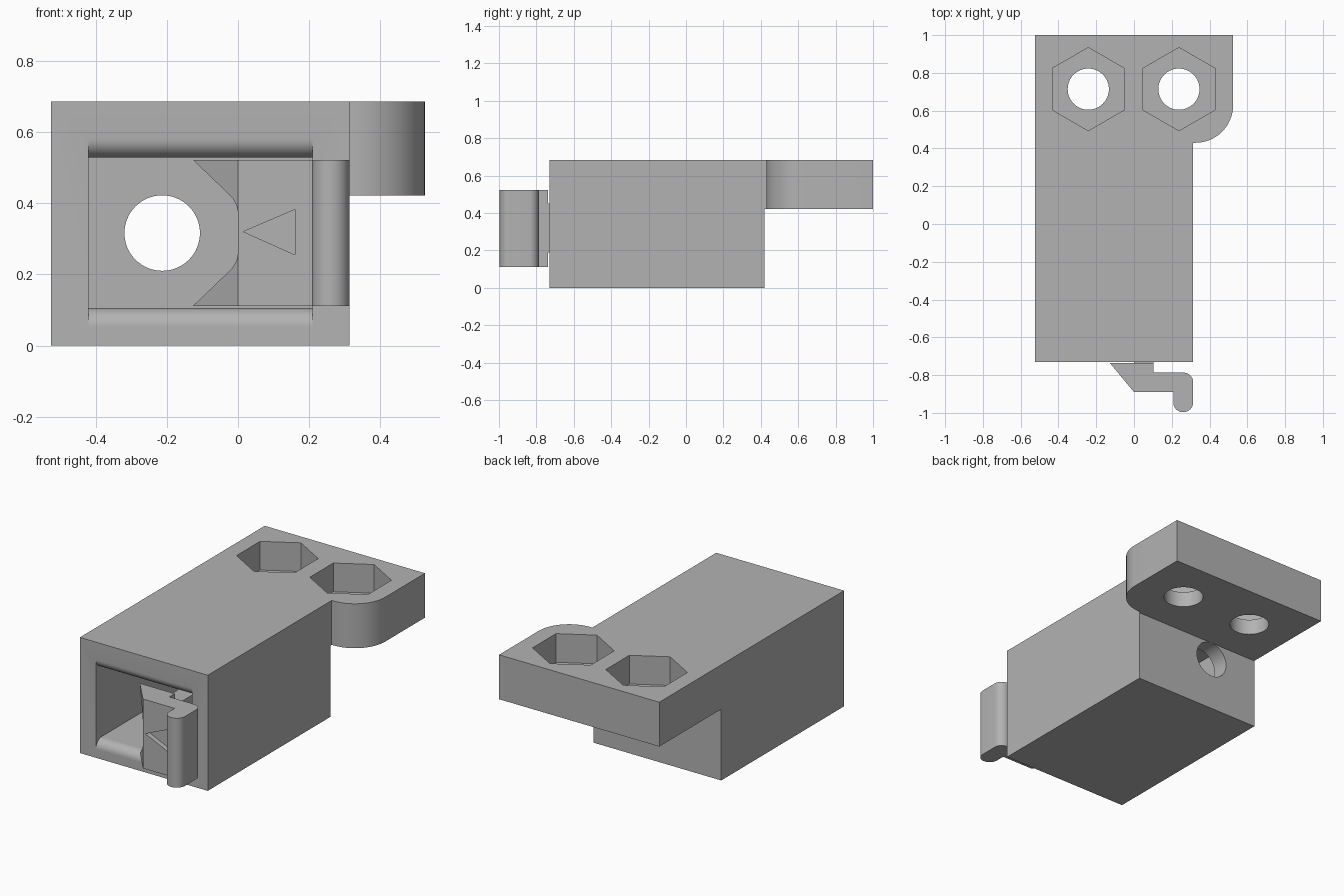
import bpy, bmesh, math

cube = bpy.data.objects.get("Cube")
if cube:
    bpy.data.objects.remove(cube, do_unlink=True)

grey = bpy.data.materials.new("plain grey")
grey.use_nodes = True
grey.diffuse_color = (0.45, 0.45, 0.45, 1)
grey.node_tree.nodes["Principled BSDF"].inputs["Base Color"].default_value = (0.45, 0.45, 0.45, 1)


def loft(name, rings):
    """Closed solid through matching rings of 3D points."""
    bm = bmesh.new()
    loops = [[bm.verts.new(p) for p in ring] for ring in rings]
    for a, b in zip(loops, loops[1:]):
        for i in range(len(a)):
            j = (i + 1) % len(a)
            bm.faces.new((a[i], a[j], b[j], b[i]))
    bm.faces.new(loops[0])
    bm.faces.new(loops[-1])
    bmesh.ops.recalc_face_normals(bm, faces=bm.faces)
    mesh = bpy.data.meshes.new(name)
    bm.to_mesh(mesh)
    bm.free()
    mesh.materials.append(grey)
    obj = bpy.data.objects.new(name, mesh)
    bpy.context.collection.objects.link(obj)
    return obj


def prism(name, outline, axis, lo, hi):
    """Extrude a 2D outline along x, y or z."""
    place = {"x": lambda a, b, d: (d, a, b),
             "y": lambda a, b, d: (a, d, b),
             "z": lambda a, b, d: (a, b, d)}[axis]
    return loft(name, [[place(a, b, d) for a, b in outline] for d in (lo, hi)])


def arc(cx, cy, r, start, end, steps):
    angles = [math.radians(start + (end - start) * i / steps) for i in range(steps + 1)]
    return [(cx + r * math.cos(t), cy + r * math.sin(t)) for t in angles]


def circle(cx, cy, r, sides=64, turn=0):
    return arc(cx, cy, r, turn, turn + 360, sides)[:-1]


def rect(a0, a1, b0, b1):
    return [(a0, b0), (a1, b0), (a1, b1), (a0, b1)]


def combine(target, tool, operation):
    mod = target.modifiers.new(operation.lower(), "BOOLEAN")
    mod.operation, mod.solver, mod.object = operation, "EXACT", tool
    bpy.context.view_layer.objects.active = target
    bpy.ops.object.modifier_apply(modifier=mod.name)
    bpy.data.objects.remove(tool, do_unlink=True)


LEFT, RIGHT, FRONT, BACK, TOP = -0.525, 0.313, -0.73, 0.42, 0.685
PLATE_Z = 0.422

# Housing with the mounting plate running out behind it
housing = prism("housing", [(FRONT, 0), (BACK, 0), (BACK, PLATE_Z), (1, PLATE_Z), (1, TOP), (FRONT, TOP)],
                "x", LEFT, RIGHT)

# Side ear of the plate, with one rounded corner
ear = [(0.1, 1), (0.1, 0.5), (0.3, 0.5), (0.3, 0.43)] + arc(0.325, 0.63, 0.2, -90, 0, 24) + [(0.525, 1)]
combine(housing, prism("plate_ear", ear, "z", PLATE_Z, TOP), "UNION")

# Deep pocket with a rounded mouth on three sides
R, STEPS = 0.053, 10
flare = [(FRONT - 0.05, R)]
for i in range(STEPS + 1):
    t = math.pi / 2 * i / STEPS
    flare.append((FRONT + R * (1 - math.cos(t)), R * (1 - math.sin(t))))
flare.append((0.32, 0))
pocket = [[(x, y, z) for x, z in rect(-0.42, 0.21, 0.105 - o, 0.528 + o)] for y, o in flare]
combine(housing, loft("pocket_cutter", pocket), "DIFFERENCE")

# Cable hole through the back wall
combine(housing, prism("cable_hole_cutter", circle(-0.213, 0.316, 0.106), "y", 0.25, 0.5), "DIFFERENCE")

# Two bolt holes with hexagonal nut recesses
for x in (-0.242, 0.238):
    combine(housing, prism("nut_cutter", circle(x, 0.714, 0.22, 6, 30), "z", 0.515, 0.8), "DIFFERENCE")
    combine(housing, prism("bolt_cutter", circle(x, 0.714, 0.109), "z", 0.3, 0.6), "DIFFERENCE")

# Latch: hook, bar and rounded finger grip in one outline
latch_outline = ([(-0.127, -0.737), (0, -0.89), (0.208, -0.89)]
                 + arc(0.2605, -0.944, 0.0525, 180, 360, 20)
                 + arc(0.263, -0.837, 0.05, 0, 90, 10)
                 + [(0.102, -0.787), (0.102, -0.737)])
latch = prism("latch", latch_outline, "z", 0.111, 0.522)

# Rounded V notch that clears the middle of the hook
notch = ([(-0.2, 0.05), (-0.13, 0.108)] + arc(-0.075, 0.265, 0.075, -45, 0, 8)
         + arc(-0.075, 0.368, 0.075, 0, 45, 8) + [(-0.13, 0.525), (-0.2, 0.58)])
combine(latch, prism("notch_cutter", notch, "y", -1, -0.6), "DIFFERENCE")

# Engraved arrow on the latch bar
arrow = [(0.015, 0.32), (0.16, 0.255), (0.16, 0.382)]
combine(latch, prism("arrow_cutter", arrow, "y", -0.95, -0.86), "DIFFERENCE")

# Spring arm joining the latch to the back wall of the pocket
spring_arm = prism("spring_arm", rect(0.001, 0.102, 0.19, 0.452), "y", -0.738, 0.33)

for obj in (housing, latch, spring_arm):
    bpy.ops.object.select_all(action="DESELECT")
    obj.select_set(True)
    bpy.context.view_layer.objects.active = obj
    bpy.ops.object.shade_smooth_by_angle(angle=math.radians(30))
